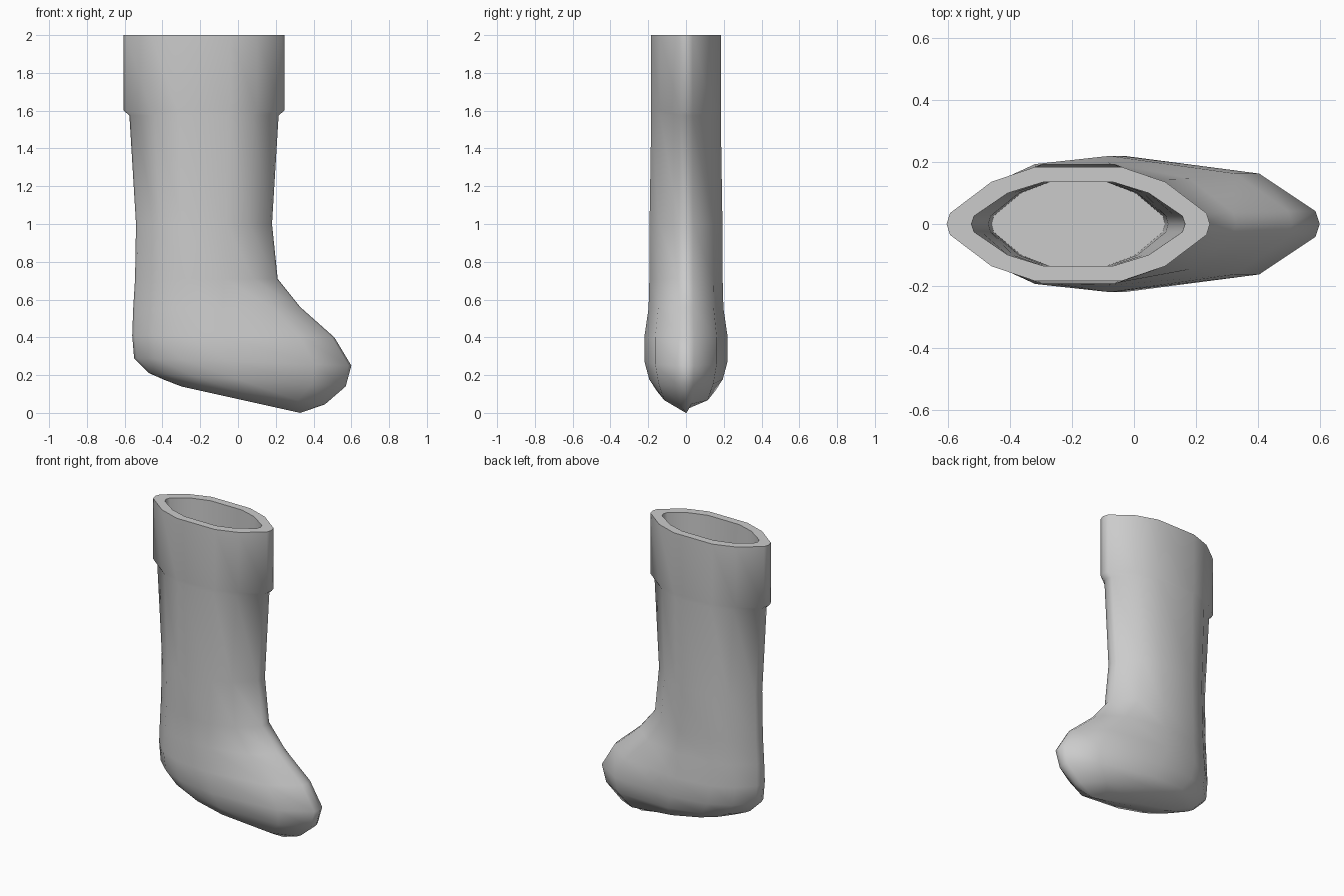
import bpy
import bmesh
import math

if "Cube" in bpy.data.objects:
    bpy.data.objects.remove(bpy.data.objects["Cube"], do_unlink=True)

grey = bpy.data.materials.new("plain grey")
grey.use_nodes = True
tone = (0.6, 0.6, 0.6, 1)
grey.diffuse_color = tone
grey.node_tree.nodes["Principled BSDF"].inputs["Base Color"].default_value = tone

# Half cross-sections from front tip to heel tip, as fractions of the half sizes
LEG = [(1, 0), (.975, .19), (.66, .74), (.33, 1),
       (-.33, 1), (-.66, .74), (-.975, .19), (-1, 0)]
FOOT = [(1, 0), (.975, .19), (.66, .74), (-.1, 1),
        (-.55, .88), (-.8, .6), (-.975, .19), (-1, 0)]


def ring(bm, heel, front, width, blend=0):
    """One closed loop spanning heel (x, z) to front (x, z)."""
    half = []
    for (a, b), (c, d) in zip(LEG, FOOT):
        u = a + (c - a) * blend
        v = (b + (d - b) * blend) * width
        t = (u + 1) / 2
        half.append((heel[0] + (front[0] - heel[0]) * t, v,
                     heel[1] + (front[1] - heel[1]) * t))
    loop = half + [(x, -y, z) for x, y, z in reversed(half[1:-1])]
    return [bm.verts.new(p) for p in loop]


# Loops run up the inside, over the rim, then down the leg to the sole
LOOPS = [
    ((-.46, .95), (.10, .95), .135, 0),
    ((-.47, 1.2), (.11, 1.2), .135, 0),
    ((-.50, 1.58), (.14, 1.58), .135, 0),
    ((-.525, 2), (.165, 2), .135, 0),
    ((-.605, 2), (.245, 2), .184, 0),
    ((-.605, 1.6), (.245, 1.6), .184, 0),
    ((-.575, 1.575), (.215, 1.575), .184, 0),
    ((-.54, 1), (.18, 1), .193, 0),
    ((-.545, .71), (.21, .71), .194, .2),
    ((-.555, .55), (.33, .56), .198, .6),
    ((-.56, .41), (.51, .40), .22, 1),
    ((-.55, .29), (.60, .25), .22, 1),
    ((-.47, .21), (.57, .14), .195, 1),
    ((-.39, .175), (.46, .045), .155, 1),
    ((-.30, .14), (.33, 0), .02, 1),
]

bm = bmesh.new()
rings = [ring(bm, *spec) for spec in LOOPS]
for low, high in zip(rings, rings[1:]):
    for i in range(len(low)):
        j = (i + 1) % len(low)
        bm.faces.new((low[i], low[j], high[j], high[i]))
bm.faces.new(rings[0])
bm.faces.new(rings[-1])
bmesh.ops.recalc_face_normals(bm, faces=bm.faces)

mesh = bpy.data.meshes.new("stocking")
bm.to_mesh(mesh)
bm.free()
mesh.materials.append(grey)
stocking = bpy.data.objects.new("stocking", mesh)
bpy.context.collection.objects.link(stocking)
bpy.context.view_layer.objects.active = stocking
stocking.select_set(True)
bpy.ops.object.shade_smooth_by_angle(angle=math.radians(50))
